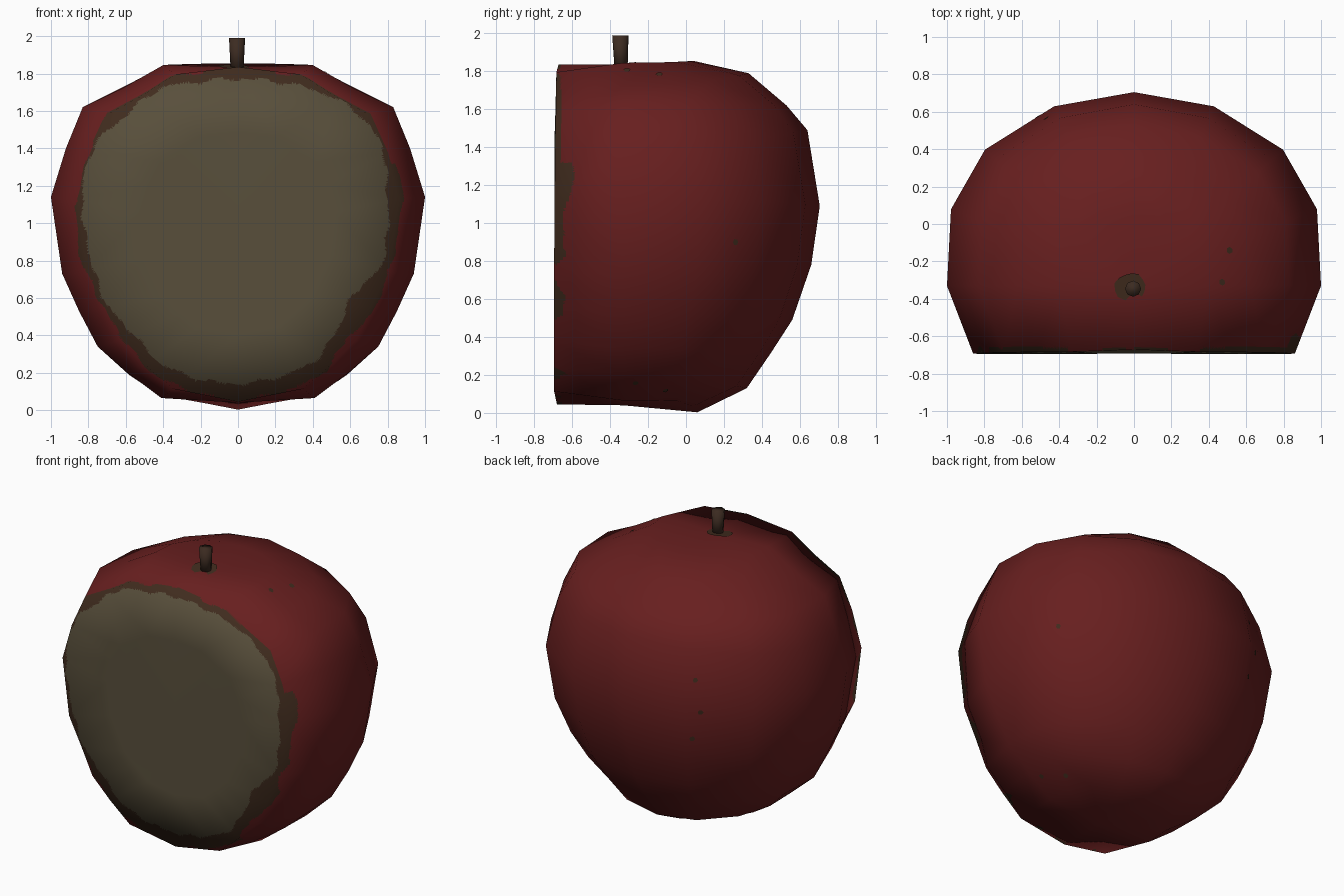
import bpy, bmesh, math, random
from mathutils import Vector
from mathutils.bvhtree import BVHTree

if "Cube" in bpy.data.objects:
    bpy.data.objects.remove(bpy.data.objects["Cube"])

random.seed(4)


def material(name, rgb):
    m = bpy.data.materials.new(name)
    m.diffuse_color = (*rgb, 1)
    m.use_nodes = True
    m.node_tree.nodes["Principled BSDF"].inputs["Base Color"].default_value = m.diffuse_color
    return m


RED = material("dark_red_skin", (0.136, 0.0135, 0.0135))
PALE = material("dull_flesh", (0.098, 0.078, 0.044))
BROWN = material("brown_edge", (0.052, 0.025, 0.013))
STEM = material("stem_brown", (0.045, 0.024, 0.015))


def add_object(name, mesh, mats):
    ob = bpy.data.objects.new(name, mesh)
    bpy.context.collection.objects.link(ob)
    for m in mats:
        mesh.materials.append(m)
    return ob


# Coarse apple: side profile and back profile, blended around the stem axis
AXIS_Y = -0.33
SIDE = [(.40, 1.845), (.62, 1.72), (.83, 1.62), (.92, 1.40), (1.0, 1.14),
        (.94, .73), (.85, .53), (.75, .34), (.59, .20), (.41, .065)]
BACK = [(.37, 1.855), (.66, 1.79), (.86, 1.62), (.97, 1.49), (1.035, 1.09),
        (.99, .78), (.89, .49), (.78, .32), (.65, .13), (.39, .003)]
# Angle and bulge of each column, mirrored to the left
COLUMNS = [(0, 1), (22.7, 1.055), (42.4, 1.062), (66, 1.02), (90, 1)]
COLUMNS += [(180 - a, f) for a, f in reversed(COLUMNS[:-1])]

bm = bmesh.new()
rows = []
for k, ((rs, zs), (rb, zb)) in enumerate(zip(SIDE, BACK)):
    rim_z = 0.945 + (zs - 0.945) * 0.945
    rim_x = rs * (0.86 if 2 < k < 6 else 0.84)
    rim_y = -0.695 + 0.015 * max(0, rim_z - 1)
    row = [bm.verts.new((rim_x, rim_y, rim_z))]
    for deg, bulge in COLUMNS:
        a = math.radians(deg)
        t = math.sin(a) ** 2
        r = (rs + (rb - rs) * t) * bulge
        z = zs + (zb - zs) * (t ** 4 if k == len(SIDE) - 1 else t)
        row.append(bm.verts.new((math.cos(a) * r, AXIS_Y + math.sin(a) * r, z)))
    row.append(bm.verts.new((-rim_x, rim_y, rim_z)))
    rows.append(row)
for up, low in zip(rows, rows[1:]):
    for i in range(len(up) - 1):
        bm.faces.new((up[i], up[i + 1], low[i + 1], low[i]))


def fan(loop, centre):
    c = bm.verts.new(centre)
    for i in range(len(loop)):
        bm.faces.new((loop[i], loop[(i + 1) % len(loop)], c))


# Top and bottom caps
top_mid = bm.verts.new((0, -0.672, 1.835))
low_mid = bm.verts.new((0, -0.68, 0.045))
fan(rows[0] + [top_mid], (0, AXIS_Y, 1.835))
fan(rows[-1] + [low_mid], (0, AXIS_Y, 0.04))

# Nearly flat cut across the front
rim = [r[0] for r in rows] + [low_mid] + [r[-1] for r in reversed(rows)] + [top_mid]
inner = [bm.verts.new((v.co.x * .6, -0.692, .95 + (v.co.z - .95) * .6)) for v in rim]
for i in range(len(rim)):
    j = (i + 1) % len(rim)
    bm.faces.new((rim[i], rim[j], inner[j], inner[i]))
fan(inner, (0, -0.69, 0.95))

bmesh.ops.recalc_face_normals(bm, faces=bm.faces)
bmesh.ops.triangulate(bm, faces=bm.faces)
bm.normal_update()
tree = BVHTree.FromBMesh(bm)

# Edges of the flesh and of the brown border: radius every 15 degrees
FLESH = [.80, .82, .89, .89, .85, .81, .80, .81, .86, .85, .89, .86,
         .82, .80, .81, .79, .83, .83, .83, .82, .82, .75, .70, .79]
BORDER = [.87, .92, .91, .95, .90, .86, .87, .86, .91, .95, .90, .87,
          .90, .84, .83, .85, .90, .90, .92, .90, .90, .82, .86, .83]


def limit(table, angle):
    f = (math.degrees(angle) % 360) / 15
    i = int(f) % 24
    r = table[i] + (table[(i + 1) % 24] - table[i]) * (f - int(f))
    return r + 0.007 * math.sin(23 * angle) + 0.004 * math.sin(37 * angle + 1)


def colour_index(c):
    # brown spills a little onto the sides, hardly onto top and bottom
    back_limit = -0.62 + 0.03 * math.sin(13 * c.z - 8.4) if 0.2 < c.z < 1.32 else -0.66
    if c.y > back_limit:
        return 0
    dx, dz = c.x, c.z - 0.97
    angle, r = math.atan2(dz, dx), math.hypot(dx, dz)
    if r < limit(FLESH, angle):
        return 1 if c.y < -0.66 else 2
    return 2 if r < limit(BORDER, angle) else 0


# Refine the front without changing its shape, keeping the coarse smooth normals
verts, normals, faces, index = [], [], [], {}


def vert(p, n):
    key = tuple(round(k, 5) for k in p)
    if key not in index:
        index[key] = len(verts)
        verts.append(p)
        normals.append(n.normalized())
    return index[key]


for f in bm.faces:
    a, b, c = f.verts
    n = 24 if min(v.co.y for v in f.verts) < -0.5 else 1

    def grid(i, j):
        u, v = i / n, j / n
        w = 1 - u - v
        return vert(a.co * w + b.co * u + c.co * v, a.normal * w + b.normal * u + c.normal * v)

    for i in range(n):
        for j in range(n - i):
            faces.append((grid(i, j), grid(i + 1, j), grid(i, j + 1)))
            if i + j < n - 1:
                faces.append((grid(i + 1, j), grid(i + 1, j + 1), grid(i, j + 1)))
bm.free()

mesh = bpy.data.meshes.new("apple_body")
mesh.from_pydata(verts, [], faces)
add_object("apple_body", mesh, [RED, PALE, BROWN])
for p in mesh.polygons:
    p.use_smooth = True
    p.material_index = colour_index(p.center)
mesh.normals_split_custom_set_from_vertices(normals)

# Stem: eight-sided, flaring upwards
sm = bmesh.new()
bmesh.ops.create_cone(sm, cap_ends=True, segments=8, radius1=0.034, radius2=0.043, depth=0.18)
for v in sm.verts:
    v.co += Vector((-0.005, -0.342, 1.90))
    if v.co.z > 1.9:
        v.co.y -= 0.004
stem_mesh = bpy.data.meshes.new("stem")
sm.to_mesh(stem_mesh)
sm.free()
add_object("stem", stem_mesh, [STEM])
for p in stem_mesh.polygons:
    p.use_smooth = True


# Thin brown spots laid on the skin
def spot(name, origin, direction, radius, sides):
    hit, normal, _, _ = tree.ray_cast(Vector(origin), Vector(direction))
    if hit is None:
        return
    q = normal.to_track_quat('Z', 'Y')
    pts = []
    for i in range(sides):
        a = 2 * math.pi * i / sides
        r = radius * random.uniform(0.85, 1.1)
        pts.append(hit + normal * 0.004 + q @ Vector((r * math.cos(a), r * math.sin(a), 0)))
    m = bpy.data.meshes.new(name)
    m.from_pydata(pts, [], [tuple(range(sides))])
    add_object(name, m, [BROWN])


spot("stem_patch", (-0.015, -0.338, 4), (0, 0, -1), 0.085, 14)
for x, y in ((0.51, -0.14), (0.47, -0.31)):
    spot("top_spot", (x, y, 4), (0, 0, -1), 0.019, 6)


def view_spots(cam, offsets):
    d = Vector(cam).normalized()
    right = Vector((0, 0, 1)).cross(d).normalized()
    up = d.cross(right)
    for u, v in offsets:
        spot("skin_spot", Vector((0, 0, 1)) + right * u + up * v + d * 4, -d, 0.018, 6)


view_spots((-.57, .69, .45), ((0, -.08), (.03, -.28), (-.02, -.44)))
view_spots((.57, .69, -.45), ((-.48, .24), (-.58, -.69), (-.43, -.69)))
